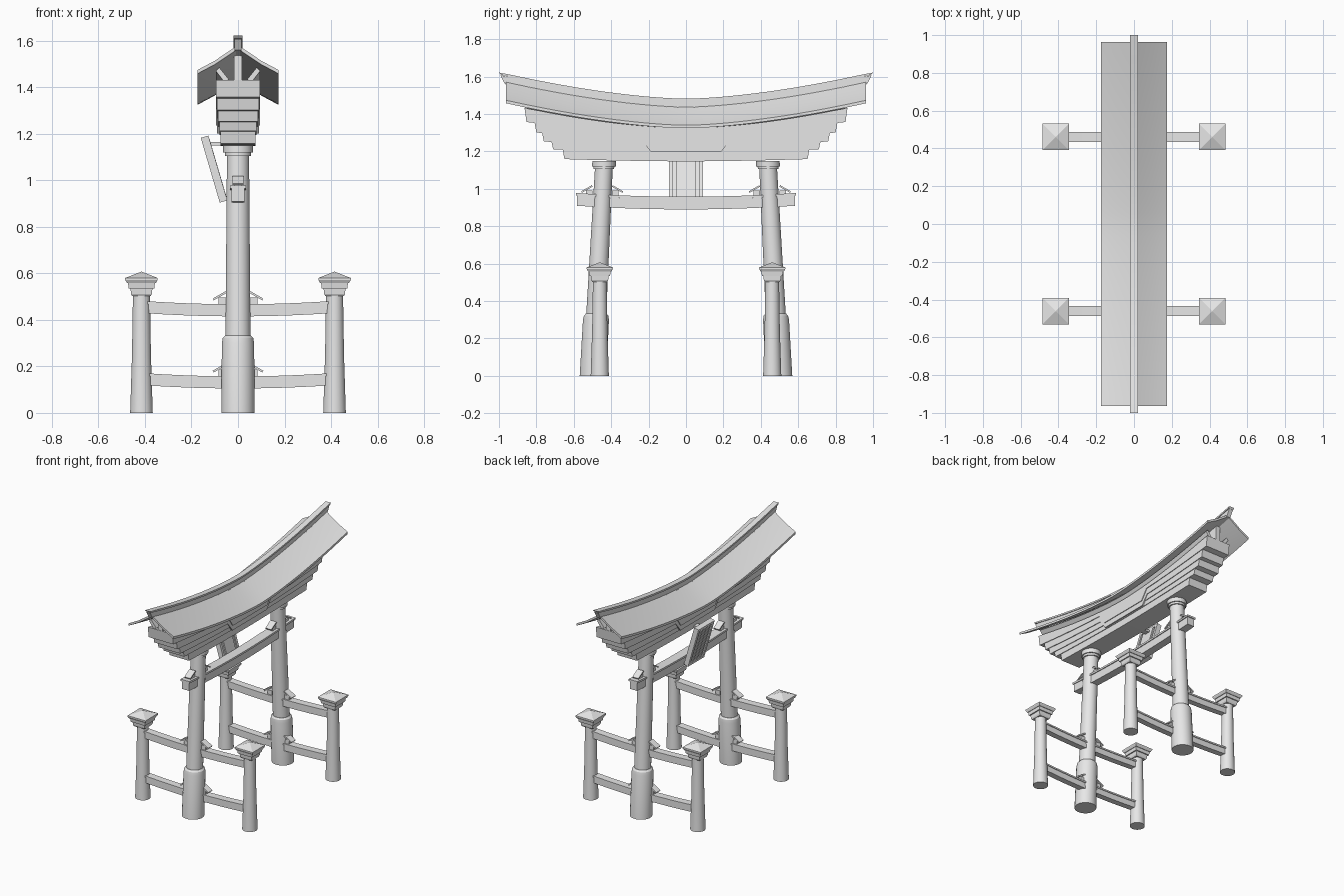
import bpy, bmesh, math
from mathutils import Matrix, Vector

if "Cube" in bpy.data.objects:
    bpy.data.objects.remove(bpy.data.objects["Cube"], do_unlink=True)

GREY = bpy.data.materials.new("plain grey")
GREY.use_nodes = True
GREY.diffuse_color = (0.8, 0.8, 0.8, 1)
GREY.node_tree.nodes["Principled BSDF"].inputs["Base Color"].default_value = (0.8, 0.8, 0.8, 1)


def finish(name, bm, smooth=False):
    bmesh.ops.recalc_face_normals(bm, faces=bm.faces)
    mesh = bpy.data.meshes.new(name)
    bm.to_mesh(mesh)
    bm.free()
    mesh.materials.append(GREY)
    ob = bpy.data.objects.new(name, mesh)
    bpy.context.collection.objects.link(ob)
    if smooth:
        bpy.ops.object.select_all(action="DESELECT")
        ob.select_set(True)
        bpy.context.view_layer.objects.active = ob
        bpy.ops.object.shade_smooth_by_angle(angle=math.radians(30))
    return ob


def loft(name, rings, smooth=False):
    """Skin a list of equal closed rings and cap both ends."""
    bm = bmesh.new()
    loops = [[bm.verts.new(p) for p in ring] for ring in rings]
    for a, b in zip(loops, loops[1:]):
        for i in range(len(a)):
            j = (i + 1) % len(a)
            bm.faces.new((a[i], a[j], b[j], b[i]))
    bm.faces.new(loops[0])
    bm.faces.new(loops[-1])
    return finish(name, bm, smooth)


def sweep(name, stations, section, axis="y", offset=0, flare=0):
    """Carry a (width, height) section along an axis; flare leans the ends out."""
    rings = []
    for s in stations:
        pts = section(s)
        low, high = min(p[1] for p in pts), max(p[1] for p in pts)
        end = flare * math.copysign(1, s) if s in (stations[0], stations[-1]) else 0
        ring = []
        for w, z in pts:
            along = s + end * (z - low) / (high - low)
            ring.append((w, along, z) if axis == "y" else (along, w + offset, z))
        rings.append(ring)
    return loft(name, rings, smooth=True)


def column(name, profile, centre, sides=24):
    """Stack rings of (height, radius) about a centre line."""
    turn = math.pi / sides
    rings = []
    for z, r in profile:
        cx, cy = centre(z)
        r = r / math.cos(turn) if sides == 4 else r
        rings.append([(cx + r * math.cos(turn + k * math.tau / sides),
                       cy + r * math.sin(turn + k * math.tau / sides), z) for k in range(sides)])
    return loft(name, rings, smooth=sides > 4)


def box(name, size, matrix):
    bm = bmesh.new()
    bmesh.ops.create_cube(bm, size=1, matrix=matrix @ Matrix.Diagonal((*size, 1)))
    return finish(name, bm)


def span(half, n=24):
    return [half * (2 * i / n - 1) for i in range(n + 1)]


def rise(y):
    return 0.142 * abs(y) ** 1.6


def rect(half, low, high):
    return [(-half, low), (half, low), (half, high), (-half, high)]


# Curved roof: two thin sloping sheets meeting under the ridge
SLOPE = [(0.175, 1.34), (0.10, 1.38), (0.0, 1.447)]


def roof_section(y):
    top = SLOPE + [(-x, z) for x, z in reversed(SLOPE[:-1])]
    under = [(x, z - 0.016) for x, z in reversed(top)]
    return [(x, z + rise(y)) for x, z in top + under]


sweep("roof", span(0.963, 32), roof_section)
sweep("ridge_beam", span(0.968, 32), lambda y: rect(0.015, 1.425 + rise(y), 1.472 + rise(y)), flare=0.024)
sweep("ridge_cap", span(0.99, 32), lambda y: rect(0.02, 1.47 + rise(y), 1.482 + rise(y)), flare=0.01)
sweep("ridge_support", span(0.86), lambda y: rect(0.018, 1.30 + rise(y), 1.435 + rise(y)))
for side, label in ((1, "left"), (-1, "right")):
    sweep("roof_brace_" + label, span(0.85), lambda y: [
        (side * x, z + rise(y)) for x, z in ((0.04, 1.325), (0.058, 1.312), (0.095, 1.36), (0.08, 1.375))])

# Stepped lintel: (end, half width, bottom, bottom curve, top, top curve, drop level)
LAYERS = [(0.65, 0.075, 1.147, 0.025, 1.20, 0.03, None),
          (0.71, 0.080, 1.195, 0.03, 1.23, 0.045, None),
          (0.76, 0.085, 1.225, 0.045, 1.265, 0.06, None),
          (0.80, 0.090, 1.26, 0.06, 1.305, 0.075, 1.20),
          (0.853, 0.095, 1.30, 0.075, 1.325, 0.14, 1.235)]
for i, (end, half, low, low_c, high, high_c, drop) in enumerate(LAYERS):
    def layer_section(y):
        bottom = low + low_c * abs(y) ** 1.7
        if drop:
            t = min(max((0.24 - abs(y)) / 0.05, 0), 1)
            bottom += (drop - bottom) * t
        return rect(half, bottom, high + high_c * abs(y) ** 1.7)
    stations = sorted(span(end) + [s * v for s in (1, -1) for v in (0.19, 0.24)])
    sweep(f"lintel_layer_{i + 1}", stations, layer_section, flare=0.01)


# Wedge: small sloping board on a block, leaning away from a pillar
def wedge(name, origin, direction):
    turn = Matrix.Translation(origin) @ Matrix.Rotation(math.atan2(direction[1], direction[0]), 4, "Z")
    box(name + "_block", (0.035, 0.034, 0.03), turn @ Matrix.Translation((0.066, 0, 0.012)))
    tilt = Matrix.Rotation(math.radians(30), 4, "Y")
    box(name + "_board", (0.066, 0.046, 0.009), turn @ Matrix.Translation((0.078, 0, 0.034)) @ tilt)


# Lower crossbeam with thin cover
def sag(y):
    return 0.02 * (y / 0.59) ** 2


sweep("crossbeam", span(0.582, 16), lambda y: rect(0.028, 0.89 + sag(y), 0.945 + sag(y)))
sweep("crossbeam_cover", span(0.588, 16), lambda y: rect(0.034, 0.945 + sag(y), 0.958 + sag(y)))

PILLAR = [(0, 0.072), (0.3, 0.07), (0.322, 0.066), (0.333, 0.056), (0.333, 0.054), (1.105, 0.048),
          (1.105, 0.056), (1.12, 0.056), (1.12, 0.064), (1.15, 0.064)]
POST = [(0, 0.049), (0.25, 0.041), (0.505, 0.037)]
CAPITAL = [(0.502, 0.04), (0.512, 0.045), (0.535, 0.047), (0.535, 0.055), (0.558, 0.058),
           (0.558, 0.062), (0.572, 0.07), (0.58, 0.07), (0.607, 0.001)]
FENCE_Y = 0.461

for s, label in ((-1, "front"), (1, "back")):
    # Leaning main pillar with foot sleeve and collar
    column(label + "_pillar", PILLAR, lambda z: (0, s * (0.497 - 0.052 * z)))
    for d in (-1, 1):
        wedge(f"{label}_beam_wedge_{d}", (0, s * 0.448 + d * 0.004, 0.965), (0, d))

    # Side fences: posts with square pyramid caps
    for d, side in ((1, "left"), (-1, "right")):
        name = f"{label}_{side}_fence"
        column(name + "_post", POST, lambda z: (d * 0.415, s * FENCE_Y))
        column(name + "_cap", CAPITAL, lambda z: (d * 0.415, s * FENCE_Y), sides=4)

    # Two gently sagging rails through the pillar
    for level, base in (("lower", 0.105), ("upper", 0.415)):
        def bend(x):
            return base + 0.013 * (x / 0.39) ** 2
        rail = f"{label}_{level}_rail"
        sweep(rail, span(0.385, 12), lambda x: rect(0.021, bend(x), bend(x) + 0.041), "x", s * FENCE_Y)
        sweep(rail + "_cover", span(0.39, 12), lambda x: rect(0.026, bend(x) + 0.041, bend(x) + 0.052),
              "x", s * FENCE_Y)
        for d in (-1, 1):
            wedge(f"{rail}_wedge_{d}", (0, s * FENCE_Y, base + 0.055), (d, 0))

# Tilted plaque: backing board, raised frame and upright slats
plaque = Matrix.Translation((-0.103, 0, 1.048)) @ Matrix.Rotation(-0.285, 4, "Y")


def plaque_part(name, size, place):
    box(name, size, plaque @ Matrix.Translation(place))


plaque_part("plaque_board", (0.018, 0.17, 0.28), (0.0, 0, 0))
plaque_part("plaque_back", (0.012, 0.10, 0.26), (0.012, 0, 0))
for d in (-1, 1):
    plaque_part(f"plaque_side_{d}", (0.034, 0.02, 0.285), (0, d * 0.08, 0))
    plaque_part(f"plaque_end_{d}", (0.034, 0.18, 0.02), (0, 0, d * 0.135))
for y in (-0.04, 0, 0.04):
    plaque_part("plaque_slat", (0.012, 0.018, 0.26), (-0.009, y, 0))
box("plaque_bracket", (0.07, 0.04, 0.016), Matrix.Translation((-0.085, 0, 1.157)))
